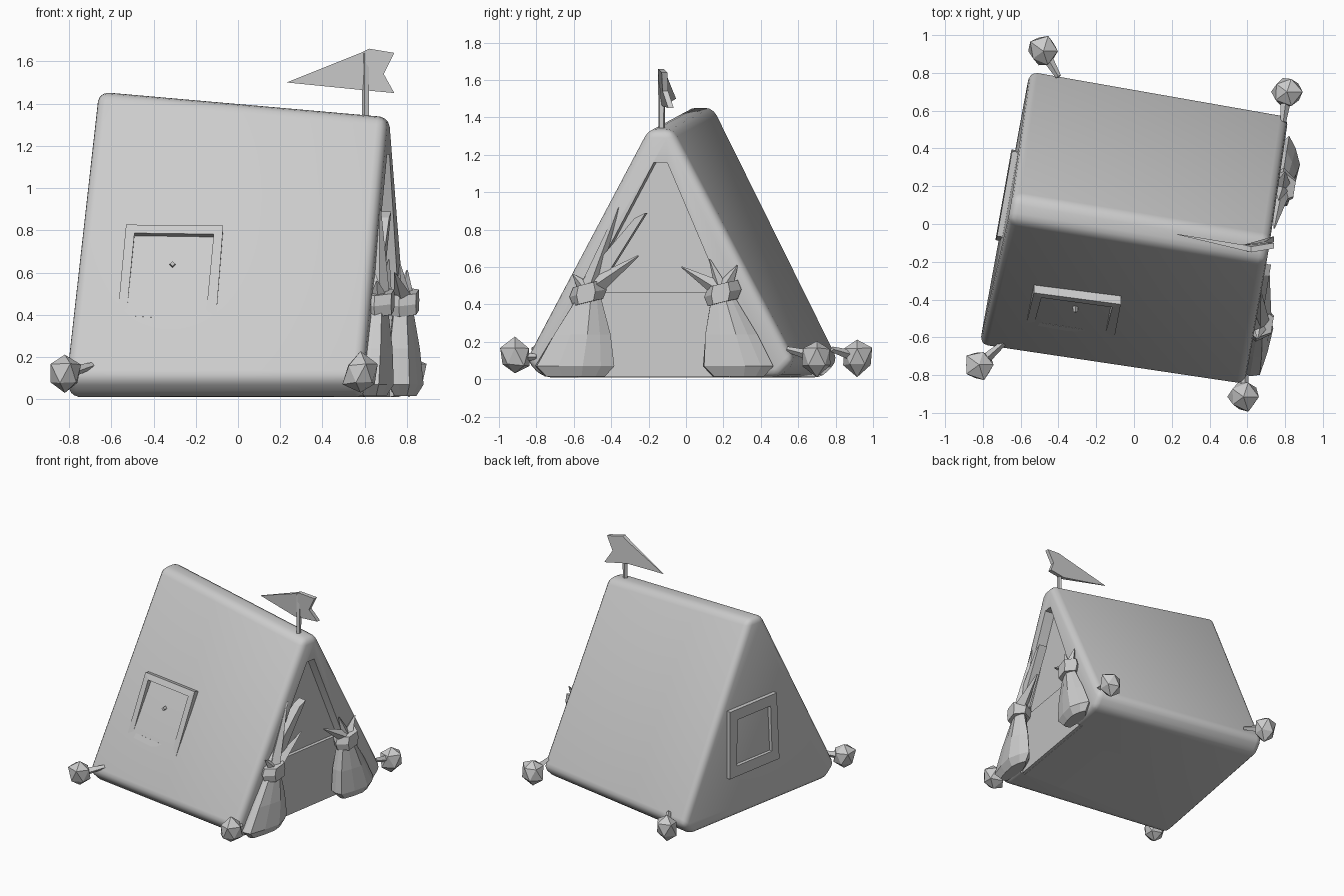
import bpy, bmesh, math, random
from mathutils import Vector

if "Cube" in bpy.data.objects:
    bpy.data.objects.remove(bpy.data.objects["Cube"])

random.seed(4)
grey = bpy.data.materials.new("canvas_grey")
grey.diffuse_color = (0.6, 0.6, 0.6, 1)
grey.use_nodes = True
grey.node_tree.nodes["Principled BSDF"].inputs["Base Color"].default_value = grey.diffuse_color


def build(name, verts, faces, smooth=None):
    """Make an object from verts and faces with outward normals."""
    me = bpy.data.meshes.new(name)
    bm = bmesh.new()
    vs = [bm.verts.new(v) for v in verts]
    for f in faces:
        bm.faces.new([vs[i] for i in f])
    bmesh.ops.recalc_face_normals(bm, faces=bm.faces)
    bm.to_mesh(me)
    bm.free()
    me.materials.append(grey)
    ob = bpy.data.objects.new(name, me)
    bpy.context.collection.objects.link(ob)
    return ob


def loft(name, rings):
    """Skin a list of equal rings and cap both ends."""
    n = len(rings[0])
    faces = [(k * n + i, k * n + (i + 1) % n, (k + 1) * n + (i + 1) % n, (k + 1) * n + i)
             for k in range(len(rings) - 1) for i in range(n)]
    faces += [tuple(range(n)), tuple(range((len(rings) - 1) * n, len(rings) * n))]
    return build(name, [p for r in rings for p in r], faces)


def spike(name, base, tip, r, sides=4, r2=0.004):
    """Tapered stick between two points."""
    base, tip = Vector(base), Vector(tip)
    q = (tip - base).to_track_quat('Z', 'Y')
    ring = lambda c, rad: [c + q @ Vector((rad * math.cos(a), rad * math.sin(a), 0))
                           for a in (math.tau * i / sides for i in range(sides))]
    return loft(name, [ring(base, r), ring(tip, r2)])


# Wall coordinates: point on the entrance wall, rear wall and front slope
def entrance(y, z, out=0):
    return Vector((0.585 + 0.163 * (y + 0.86) + 0.987 * out, y - 0.161 * out, z))


def rear(y, z, out=0):
    return Vector((-0.81 + 0.177 * (y + 0.65) + 0.02 * z - 0.985 * out, y + 0.174 * out, z))


def slope(x, z, out=0):
    base = -0.65 - 0.15 * (x + 0.81)
    ridge = 0.015 - 0.155 * (x + 0.65)
    top = 1.45 - 0.09 * (x + 0.65)
    return Vector((x, base + (ridge - base) * (z - 0.1) / (top - 0.1) - out, z + out * 0.3))


# Tent body
def end_section(a, b, h, shift):
    a, b = Vector(a), Vector(b)
    pts = []
    for s, z in ((0.06, 0.01), (0, 0.1), (0.455, h), (0.545, h), (1, 0.1), (0.94, 0.01)):
        p = a.lerp(b, s)
        pts.append((p.x + (shift if z == h else 0), p.y, z))
    return pts


body = loft("tent_body", [end_section((-0.82, -0.65), (-0.55, 0.82), 1.455, 0.03),
                          end_section((0.585, -0.86), (0.82, 0.58), 1.335, 0.01)])
bevel = body.modifiers.new("round", 'BEVEL')
bevel.width, bevel.segments, bevel.limit_method = 0.045, 3, 'NONE'

# Entrance recess
outline = [(-0.60, -0.1), (-0.52, 0.5), (-0.17, 1.16), (-0.10, 1.16), (0.18, 0.5), (0.24, -0.1)]
cutter = loft("entrance_cutter", [[entrance(y, z, d) for y, z in outline] for d in (-0.07, 0.1)])
cutter.hide_render = True
cut = body.modifiers.new("entrance", 'BOOLEAN')
cut.object, cut.solver = cutter, 'EXACT'
bpy.context.view_layer.objects.active = body
body.select_set(True)
bpy.ops.object.convert(target='MESH')
bpy.ops.object.shade_smooth_by_angle(angle=math.radians(40))
bpy.data.objects.remove(cutter)

# Low door panel inside the entrance
panel = [(-0.58, 0.012), (-0.51, 0.465), (0.17, 0.465), (0.22, 0.012)]
loft("door_panel", [[entrance(y, z, d) for y, z in panel] for d in (-0.09, -0.045)])


# Window frames
def frame(name, fn, outer, inner, outs):
    """Four-sided frame; outs gives the projection at each corner."""
    rings = []
    for loop, sign in ((outer, 0), (outer, 1), (inner, 1), (inner, 0)):
        rings.append([fn(u, z, o if sign else -0.02) for (u, z), o in zip(loop, outs)])
    verts = [p for r in rings for p in r]
    faces = [(k * 4 + i, k * 4 + (i + 1) % 4, (k + 1) % 4 * 4 + (i + 1) % 4, (k + 1) % 4 * 4 + i)
             for k in range(4) for i in range(4)]
    return build(name, verts, faces)


frame("side_window_frame", slope,
      [(-0.57, 0.40), (-0.53, 0.815), (-0.07, 0.81), (-0.105, 0.37)],
      [(-0.525, 0.43), (-0.49, 0.775), (-0.115, 0.77), (-0.15, 0.42)], (-0.004, 0.04, 0.04, -0.004))
frame("rear_window_frame", rear,
      [(-0.09, 0.33), (-0.07, 0.84), (0.38, 0.84), (0.39, 0.33)],
      [(-0.02, 0.41), (-0.01, 0.76), (0.31, 0.76), (0.32, 0.41)], (0.03, 0.035, 0.035, 0.03))
spike("window_peg", slope(-0.31, 0.64, -0.01), slope(-0.31, 0.635, 0.02), 0.016, 4, 0.012)


# Tied curtains: pleated skirt, knot and gathered folds
def curtain(name, knot_y, lo, hi, folds):
    def ring(y0, y1, z, depth, pleat, lift=0):
        c, w, pts = (y0 + y1) / 2, (y1 - y0) / 2, []
        for i in range(10):
            a = math.tau * i / 10
            r = 1 - pleat * (i % 2)
            pts.append(entrance(c + w * r * math.cos(a), z + lift * math.cos(a),
                                0.02 + depth * r * math.sin(a)))
        return pts
    loft(name + "_skirt", [ring(lo + 0.06, hi - 0.05, 0.015, 0.05, 0.1),
                           ring(lo, hi, 0.07, 0.085, 0.12),
                           ring((lo + knot_y - 0.1) / 2, (hi + knot_y + 0.1) / 2, 0.24, 0.075, 0.15),
                           ring(knot_y - 0.07, knot_y + 0.07, 0.43, 0.05, 0.1)])
    loft(name + "_knot", [[entrance(knot_y + w * math.cos(a), z + 0.02 * math.cos(a),
                                    0.02 + 0.085 * math.sin(a))
                           for a in (math.tau * i / 6 for i in range(6))]
                          for z, w in ((0.41, 0.08), (0.46, 0.1), (0.51, 0.08))])
    for y, z, d, r in folds:
        spike(name + "_fold", entrance(knot_y, 0.47, 0.03), entrance(y, z, d), r)


curtain("front_curtain", -0.52, -0.83, -0.38,
        [(-0.36, 0.92, 0.005, 0.05), (-0.25, 0.66, 0.03, 0.06), (-0.60, 0.56, 0.03, 0.05)])
curtain("back_curtain", 0.2, 0.07, 0.47,
        [(-0.02, 0.60, 0.02, 0.05), (0.28, 0.61, 0.03, 0.05), (0.13, 0.64, 0.02, 0.04)])

# Broad folded flap above the front curtain
flap = [(-0.56, 0.52), (-0.27, 0.86), (-0.21, 0.89), (-0.46, 0.49)]
loft("entrance_flap", [[entrance(y, z, d) for y, z in flap] for d in (-0.03, 0.035)])

# Corner weights with their tie pegs
corners = [((-0.82, -0.745, 0.12), (-0.69, -0.63, 0.16)), ((0.58, -0.915, 0.12), (0.59, -0.80, 0.12)),
           ((-0.48, 0.915, 0.12), (-0.40, 0.78, 0.16)), ((0.81, 0.70, 0.12), (0.79, 0.54, 0.16))]
for ball, anchor in corners:
    me = bpy.data.meshes.new("corner_weight")
    bm = bmesh.new()
    bmesh.ops.create_icosphere(bm, subdivisions=1, radius=0.085)
    for v in bm.verts:
        v.co *= random.uniform(0.85, 1.15)
        v.co.z *= 1.15
    bm.to_mesh(me)
    bm.free()
    me.materials.append(grey)
    ob = bpy.data.objects.new("corner_weight", me)
    ob.location = ball
    bpy.context.collection.objects.link(ob)
    spike("corner_peg", ball, anchor, 0.032, 4, 0.015)

# Flag on a pole at the ridge end
spike("flag_pole", (0.605, -0.13, 1.29), (0.605, -0.13, 1.64), 0.018, 5, 0.02)
flag = [(0.23, -0.055, 1.50), (0.58, -0.125, 1.64), (0.62, -0.135, 1.66), (0.74, -0.115, 1.64),
        (0.69, -0.11, 1.54), (0.74, -0.08, 1.45), (0.58, -0.125, 1.465)]
loft("flag", [[(x, y + d * min(1, (x - 0.2) * 4), z) for x, y, z in flag] for d in (-0.015, 0.015)])
